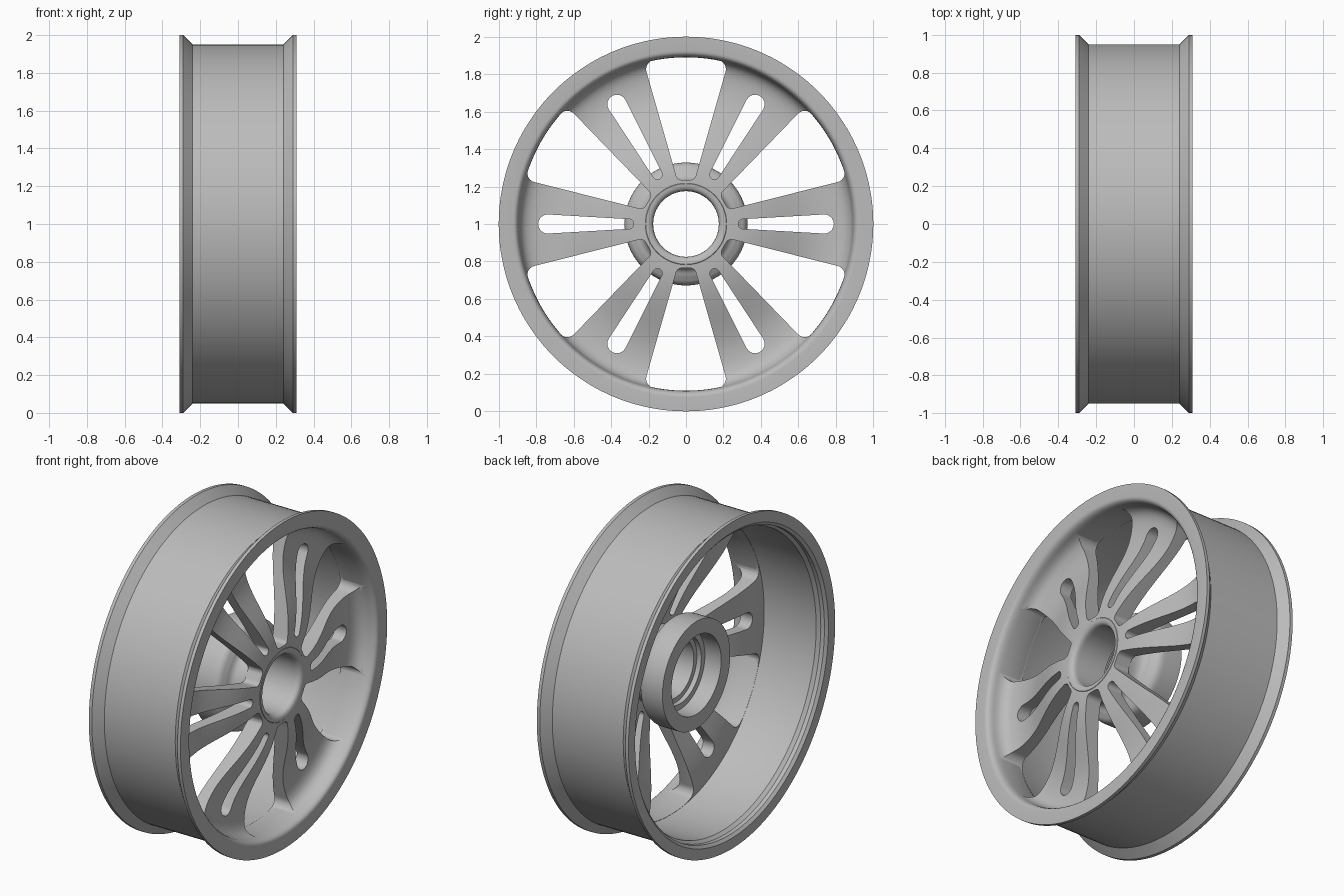
import bpy, bmesh
from math import cos, sin, pi, radians
from mathutils import Vector, Matrix
from mathutils.geometry import interpolate_bezier

cube = bpy.data.objects.get("Cube")
if cube:
    bpy.data.objects.remove(cube, do_unlink=True)

metal = bpy.data.materials.new("grey_metal")
metal.use_nodes = True
GREY = (0.5, 0.5, 0.5, 1)
metal.diffuse_color = GREY
metal.node_tree.nodes["Principled BSDF"].inputs["Base Color"].default_value = GREY

CENTRE = Vector((0, 0, 1))
SEGMENTS = 144


def add_object(name, bm):
    bmesh.ops.recalc_face_normals(bm, faces=bm.faces)
    mesh = bpy.data.meshes.new(name)
    bm.to_mesh(mesh)
    bm.free()
    obj = bpy.data.objects.new(name, mesh)
    bpy.context.collection.objects.link(obj)
    mesh.materials.append(metal)
    return obj


def lathe(name, profile):
    """Revolve a closed (x, radius) profile around the axle."""
    bm = bmesh.new()
    verts = [bm.verts.new((x, 0, 1 + r)) for x, r in profile]
    edges = [bm.edges.new((v, verts[i - 1])) for i, v in enumerate(verts)]
    bmesh.ops.spin(bm, geom=verts + edges, cent=CENTRE, axis=(1, 0, 0),
                   angle=2 * pi, steps=SEGMENTS, use_merge=True)
    bmesh.ops.remove_doubles(bm, verts=bm.verts, dist=0.0001)
    return add_object(name, bm)


def bezier(a, b, c, d, count=10):
    points = interpolate_bezier(*[Vector((*p, 0)) for p in (a, b, c, d)], count)
    return [(p.x, p.y) for p in points]


def disc_points(y, r, radius, count=24):
    return [(y + radius * cos(2 * pi * i / count),
             r + radius * sin(2 * pi * i / count)) for i in range(count)]


def add_cutter(bm, outline, angle):
    """Prism along the axle around the hull of an outline, turned by angle."""
    turn = Matrix.Rotation(angle, 3, 'X')
    verts = [bm.verts.new(turn @ Vector((x, y, r)) + CENTRE)
             for x in (-0.1, 0.5) for y, r in outline]
    hull = bmesh.ops.convex_hull(bm, input=verts)
    inside = {g for g in hull["geom_interior"] + hull["geom_unused"]
              if isinstance(g, bmesh.types.BMVert)}
    bmesh.ops.delete(bm, geom=list(inside), context='VERTS')


def smooth(obj):
    bpy.ops.object.select_all(action='DESELECT')
    obj.select_set(True)
    bpy.context.view_layer.objects.active = obj
    bpy.ops.object.shade_smooth_by_angle(angle=radians(32))


# Rim: barrel with a flared flange on each edge
front_lip = bezier((0.31, 0.925), (0.31, 0.905), (0.295, 0.892), (0.25, 0.89), 7)
rim = lathe("rim", [
    (-0.31, 0.935), (-0.31, 1), (-0.29, 1), (-0.24, 0.95),
    (0.24, 0.95), (0.29, 1), (0.31, 1), *front_lip,
    (0.12, 0.89), (0.09, 0.902), (-0.25, 0.902), (-0.27, 0.918), (-0.295, 0.918)])

# Spoke disc: dished plate that sweeps back, then up into the rim
face = bezier((0.30, 0.21), (0.30, 0.45), (0.18, 0.58), (0.18, 0.75), 16)
fillet = bezier((0.18, 0.75), (0.18, 0.84), (0.20, 0.885), (0.27, 0.892), 12)
back = bezier((0.10, 0.92), (0.08, 0.66), (0.20, 0.5), (0.20, 0.21), 16)
spokes = lathe("spokes", face + fillet[1:] + [(0.27, 0.92)] + back)

# Openings: six windows between the spokes and six slots within them
window = disc_points(-0.022, 0.267, 0.032) + disc_points(0.022, 0.267, 0.032)
for side in (-1, 1):
    window += disc_points(side * 0.163, 0.826, 0.05)
window += [(0.897 * sin(radians(a)), 0.897 * cos(radians(a))) for a in range(-9, 10, 2)]
slot = disc_points(0, 0.305, 0.026) + disc_points(0, 0.738, 0.051)
bm = bmesh.new()
for i in range(6):
    add_cutter(bm, window, i * pi / 3)
    add_cutter(bm, slot, (i + 0.5) * pi / 3)
cutter = add_object("opening_cutter", bm)
cutter.hide_render = True

cut = spokes.modifiers.new("openings", 'BOOLEAN')
cut.operation = 'DIFFERENCE'
cut.solver = 'EXACT'
cut.object = cutter
bpy.context.view_layer.objects.active = spokes
bpy.ops.object.modifier_apply(modifier=cut.name)
bpy.data.objects.remove(cutter, do_unlink=True)

# Hub: tube with a rounded front lip, flaring to a stepped cup at the back
lip = bezier((0.26, 0.175), (0.29, 0.175), (0.302, 0.185), (0.302, 0.215), 7)
shoulder = bezier((0.20, 0.228), (0.10, 0.228), (0.12, 0.27), (0.10, 0.29), 9)
corner = bezier((0.10, 0.29), (0.09, 0.318), (0.07, 0.328), (0.04, 0.328), 7)
hub = lathe("hub", lip + [(0.29, 0.228)] + shoulder + corner[1:] + [
    (-0.07, 0.328), (-0.07, 0.24), (0.04, 0.24), (0.04, 0.205),
    (0.07, 0.205), (0.07, 0.175)])

for part in (rim, spokes, hub):
    smooth(part)
